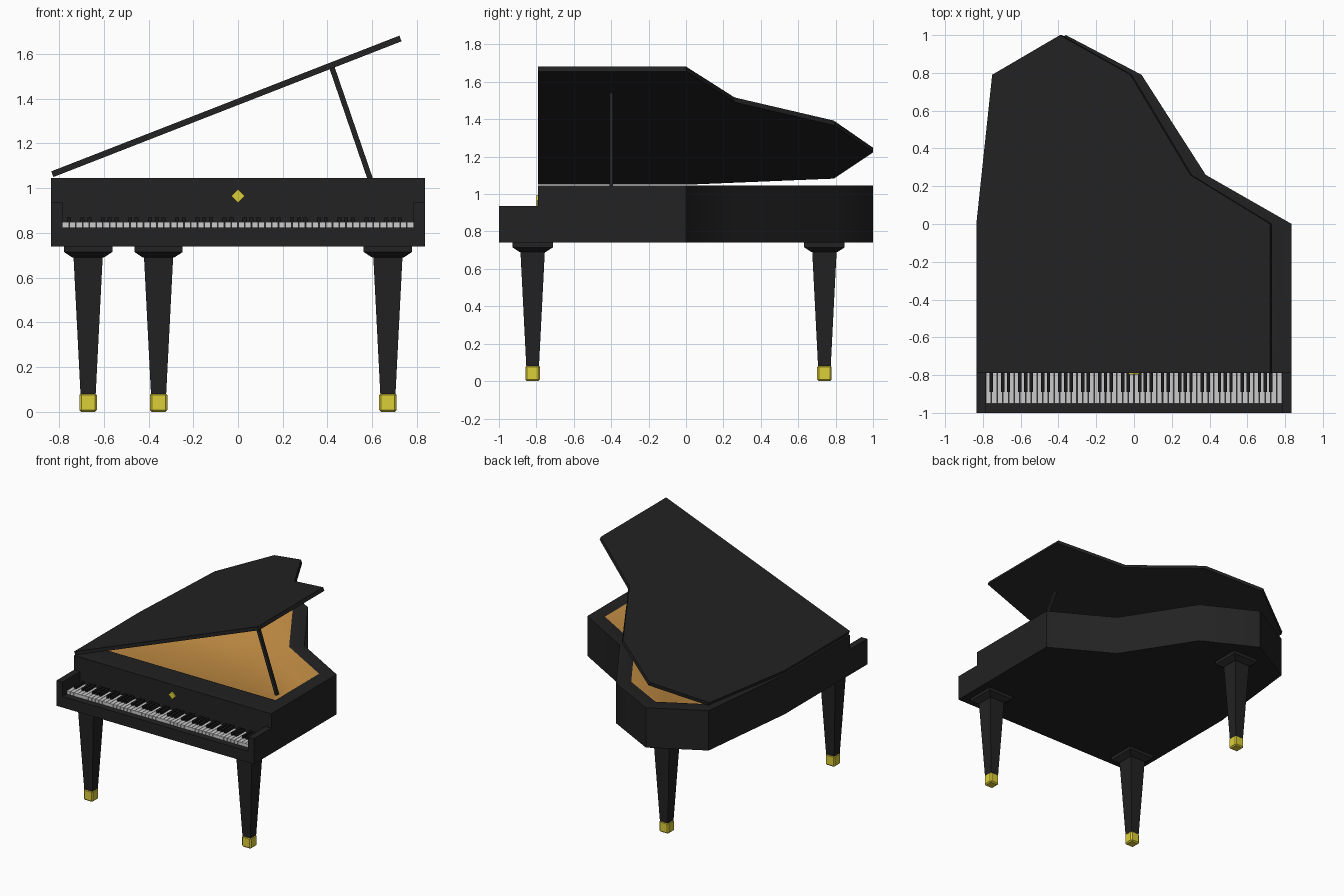
import bpy, bmesh, math
from mathutils import Matrix, Vector

if "Cube" in bpy.data.objects:
    bpy.data.objects.remove(bpy.data.objects["Cube"])


def material(name, rgb):
    m = bpy.data.materials.new(name)
    m.diffuse_color = (*rgb, 1)
    m.use_nodes = True
    m.node_tree.nodes["Principled BSDF"].inputs["Base Color"].default_value = m.diffuse_color
    return m


BLACK = material("black_lacquer", (0.016, 0.016, 0.016))
EBONY = material("ebony", (0.01, 0.01, 0.01))
IVORY = material("ivory", (0.72, 0.72, 0.72))
WOOD = material("wood", (0.57, 0.28, 0.06))
GOLD = material("gold", (0.72, 0.62, 0.04))


def finish(bm, name, *mats):
    bmesh.ops.recalc_face_normals(bm, faces=bm.faces)
    me = bpy.data.meshes.new(name)
    bm.to_mesh(me)
    bm.free()
    for m in mats:
        me.materials.append(m)
    ob = bpy.data.objects.new(name, me)
    bpy.context.collection.objects.link(ob)
    return ob


def add_box(bm, x0, x1, y0, y1, z0, z1):
    mat = Matrix.Translation(((x0 + x1) / 2, (y0 + y1) / 2, (z0 + z1) / 2)) @ \
        Matrix.Diagonal((x1 - x0, y1 - y0, z1 - z0, 1))
    return bmesh.ops.create_cube(bm, size=1, matrix=mat)["verts"]


def box(name, mat, *dims):
    bm = bmesh.new()
    add_box(bm, *dims)
    return finish(bm, name, mat)


def prism(bm, pts, z0, z1):
    """Extrude an outline upward and return its top face."""
    low = [bm.verts.new((x, y, z0)) for x, y in pts]
    top = [bm.verts.new((x, y, z1)) for x, y in pts]
    bm.faces.new(low[::-1])
    for i in range(len(pts)):
        j = (i + 1) % len(pts)
        bm.faces.new((low[i], low[j], top[j], top[i]))
    face = bm.faces.new(top)
    bm.normal_update()
    return face


OUTLINE = [(-0.835, -0.79), (0.835, -0.79), (0.835, 0), (0.38, 0.26),
           (0.04, 0.79), (-0.36, 1.0), (-0.745, 0.79), (-0.835, 0)]

# Case with a wood-lined sloping well
bm = bmesh.new()
top = prism(bm, OUTLINE, 0.74, 1.045)
bmesh.ops.inset_region(bm, faces=[top], thickness=0.105, use_even_offset=True)
for v in top.verts:
    if v.co.y < -0.6:
        v.co.y += 0.095
lining = bmesh.ops.inset_region(bm, faces=[top], thickness=0.12, depth=-0.065,
                                use_even_offset=True)["faces"]
for f in lining + [top]:
    f.material_index = 1
case = finish(bm, "case", BLACK, WOOD)
bpy.context.view_layer.objects.active = case
case.select_set(True)
bpy.ops.object.shade_smooth_by_angle(angle=math.radians(35))

# Raised lid, hinged along the left side
bm = bmesh.new()
prism(bm, [(x + 0.835, y) for x, y in OUTLINE], 0, 0.027)
lid = finish(bm, "lid", BLACK)
lid.location = (-0.825, 0, 1.05)
lid.rotation_euler.y = -math.radians(21.3)

# Lid prop
a, b = Vector((0.612, -0.4, 0.98)), Vector((0.418, -0.4, 1.545))
bm = bmesh.new()
add_box(bm, -0.012, 0.012, -0.01, 0.01, 0, (b - a).length)
prop = finish(bm, "lid_prop", BLACK)
prop.location = a
prop.rotation_euler.y = math.atan2(b.x - a.x, b.z - a.z)

# Keyboard shelf and side arms
box("key_bed", BLACK, -0.835, 0.835, -1, -0.79, 0.74, 0.825)
for side, s in (("left", -1), ("right", 1)):
    x0, x1 = sorted((s * 0.785, s * 0.835))
    box(side + "_key_arm", BLACK, x0, x1, -1, -0.79, 0.825, 0.935)

# 52 white keys and their black keys
w = 1.57 / 52
white, black = bmesh.new(), bmesh.new()
for i in range(52):
    x = -0.785 + i * w
    add_box(white, x + 0.0015, x + w - 0.0015, -0.95, -0.79, 0.82, 0.85)
    if i % 7 in (0, 2, 3, 5, 6) and i < 51:
        add_box(black, x + w - 0.009, x + w + 0.009, -0.89, -0.79, 0.84, 0.87)
finish(white, "white_keys", IVORY)
finish(black, "black_keys", EBONY)

# Gold diamond ornament
bm = bmesh.new()
bmesh.ops.create_cone(bm, cap_ends=True, segments=4, radius1=0.03, radius2=0.03, depth=0.012,
                      matrix=Matrix.Translation((0, -0.792, 0.965)) @ Matrix.Rotation(math.pi / 2, 4, "X"))
finish(bm, "diamond_ornament", GOLD)


# Tapered square legs with a flared capital and a gold foot
def leg(name, x, y):
    profile = [(0.034, 0.08), (0.065, 0.69), (0.07, 0.69), (0.108, 0.715), (0.108, 0.742)]
    bm = bmesh.new()
    rings = [[bm.verts.new((x + sx * r, y + sy * r, z))
              for sx, sy in ((-1, -1), (1, -1), (1, 1), (-1, 1))] for r, z in profile]
    for lo, hi in zip(rings, rings[1:]):
        for i in range(4):
            j = (i + 1) % 4
            bm.faces.new((lo[i], lo[j], hi[j], hi[i]))
    bm.faces.new(rings[0][::-1])
    bm.faces.new(rings[-1])
    finish(bm, name, BLACK)
    foot = box(name + "_foot", GOLD, x - 0.039, x + 0.039, y - 0.039, y + 0.039, 0, 0.085)
    bev = foot.modifiers.new("bevel", "BEVEL")
    bev.width, bev.segments = 0.009, 1


leg("front_left_leg", -0.67, -0.82)
leg("front_right_leg", 0.67, -0.82)
leg("back_leg", -0.355, 0.74)
